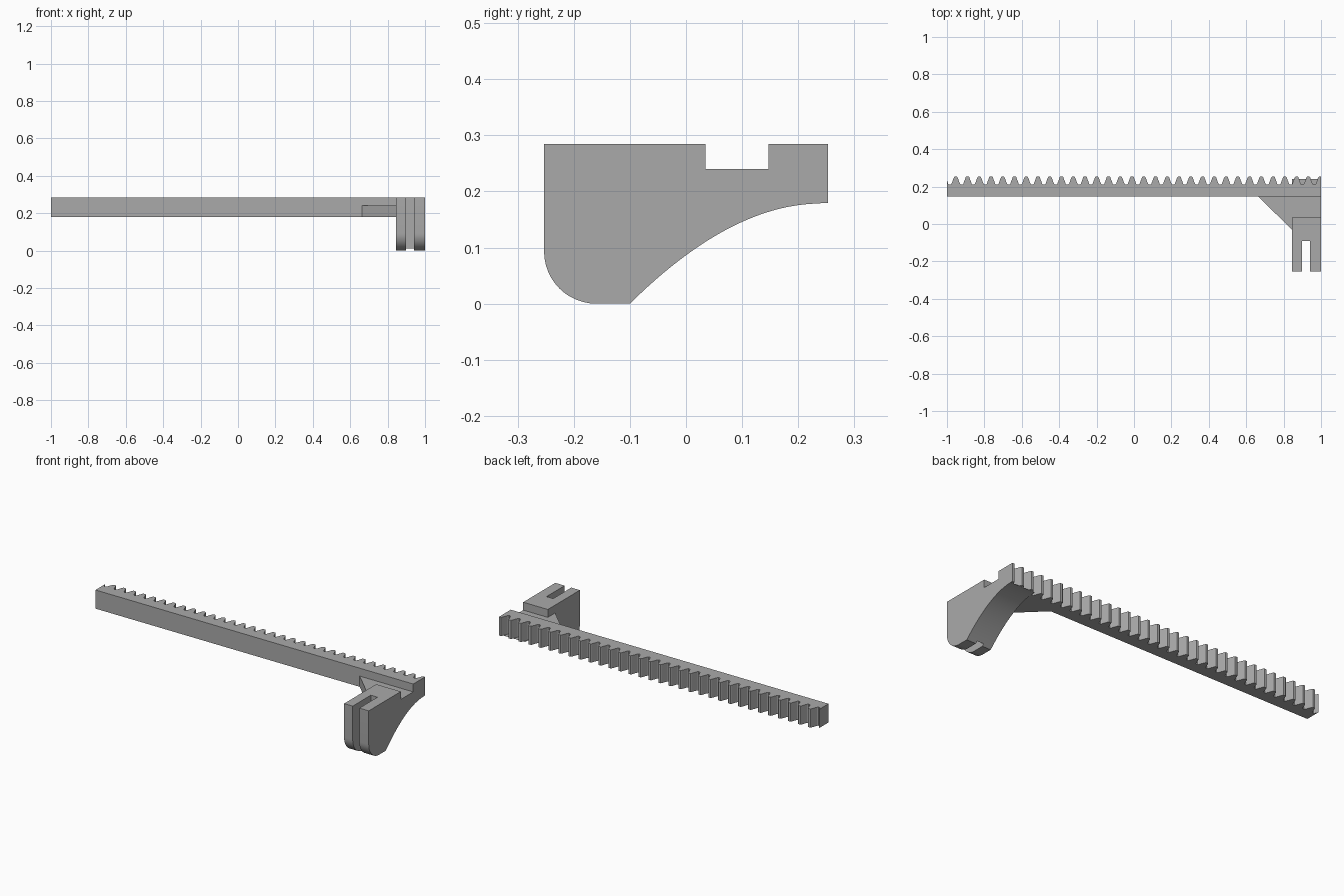
import bpy
import bmesh
import math
from mathutils import Vector
from mathutils.geometry import interpolate_bezier

cube = bpy.data.objects.get("Cube")
if cube:
    bpy.data.objects.remove(cube, do_unlink=True)

grey = bpy.data.materials.new("plain grey")
grey.use_nodes = True
colour = (0.4, 0.4, 0.4, 1)
grey.diffuse_color = colour
grey.node_tree.nodes["Principled BSDF"].inputs["Base Color"].default_value = colour


def extrude(name, outline, offset):
    """Extrude a closed 3D outline into a solid."""
    bm = bmesh.new()
    face = bm.faces.new([bm.verts.new(p) for p in outline])
    out = bmesh.ops.extrude_face_region(bm, geom=[face])
    moved = [v for v in out["geom"] if isinstance(v, bmesh.types.BMVert)]
    bmesh.ops.translate(bm, verts=moved, vec=offset)
    bmesh.ops.recalc_face_normals(bm, faces=bm.faces)
    mesh = bpy.data.meshes.new(name)
    bm.to_mesh(mesh)
    bm.free()
    mesh.materials.append(grey)
    obj = bpy.data.objects.new(name, mesh)
    bpy.context.collection.objects.link(obj)
    return obj


BOTTOM, TOP, LEDGE = 0.179, 0.285, 0.24
FRONT, ROOT, TIP = 0.147, 0.21, 0.253

# Toothed bar: straight front, trapezoid teeth with small fillets behind
module = 0.02
pitch = math.pi * module
half_tip, half_root = 0.0075, 0.0245
tooth = [(-half_root - 0.003, ROOT), (-half_root + 0.002, ROOT + 0.005),
         (-half_tip - 0.002, TIP - 0.003), (-half_tip + 0.001, TIP)]
tooth += [(-x, y) for x, y in reversed(tooth)]
teeth = []
for i in range(-1, 33):
    centre = -0.953 + pitch * i
    teeth += [(centre + x, y) for x, y in tooth]


def clip(points, low, high):
    """Trim a left-to-right line to an x range."""
    result = []
    for a, b in zip(points, points[1:]):
        for limit in (low, high):
            if a[0] < limit < b[0]:
                t = (limit - a[0]) / (b[0] - a[0])
                result.append((limit, a[1] + t * (b[1] - a[1])))
        if low < b[0] < high:
            result.append(b)
    return result


rack = [(1, FRONT), (-1, FRONT)] + clip(teeth, -1, 1)
extrude("toothed_bar", [(x, y, BOTTOM) for x, y in rack], (0, 0, TOP - BOTTOM))

# Bracket arm: rounded lower front corner and curved underside
radius = 0.093
profile = [(-0.253, TOP)]
for i in range(13):
    a = math.pi / 2 * i / 12
    profile.append((-0.253 + radius * (1 - math.cos(a)), radius * (1 - math.sin(a))))
start, mid, end = Vector((-0.1, 0, 0)), Vector((0.08, 0.178, 0)), Vector((0.24, 0.1785, 0))
curve = interpolate_bezier(start, start.lerp(mid, 2 / 3), end.lerp(mid, 2 / 3), end, 24)
profile += [(p.x, p.y) for p in curve]
profile += [(0.24, BOTTOM), (FRONT, BOTTOM), (FRONT, LEDGE), (0.035, LEDGE), (0.035, TOP)]
arm = extrude("bracket_arm", [(0.845, y, z) for y, z in profile], (0.155, 0, 0))

# Slot through the front of the arm
slot = extrude("slot_cutter", [(0.899, -0.4, -0.1), (0.941, -0.4, -0.1),
                               (0.941, -0.09, -0.1), (0.899, -0.09, -0.1)], (0, 0, 0.6))
slot.hide_render = True
cut = arm.modifiers.new("slot", "BOOLEAN")
cut.operation = "DIFFERENCE"
cut.solver = "EXACT"
cut.object = slot
bpy.ops.object.select_all(action="DESELECT")
bpy.context.view_layer.objects.active = arm
arm.select_set(True)
bpy.ops.object.modifier_apply(modifier=cut.name)
bpy.data.objects.remove(slot, do_unlink=True)
bpy.ops.object.shade_smooth_by_angle(angle=math.radians(25))

# Triangular brace between bar and arm
extrude("corner_brace", [(0.663, FRONT, BOTTOM), (0.845, -0.03, BOTTOM),
                         (0.845, FRONT, BOTTOM)], (0, 0, LEDGE - BOTTOM))
